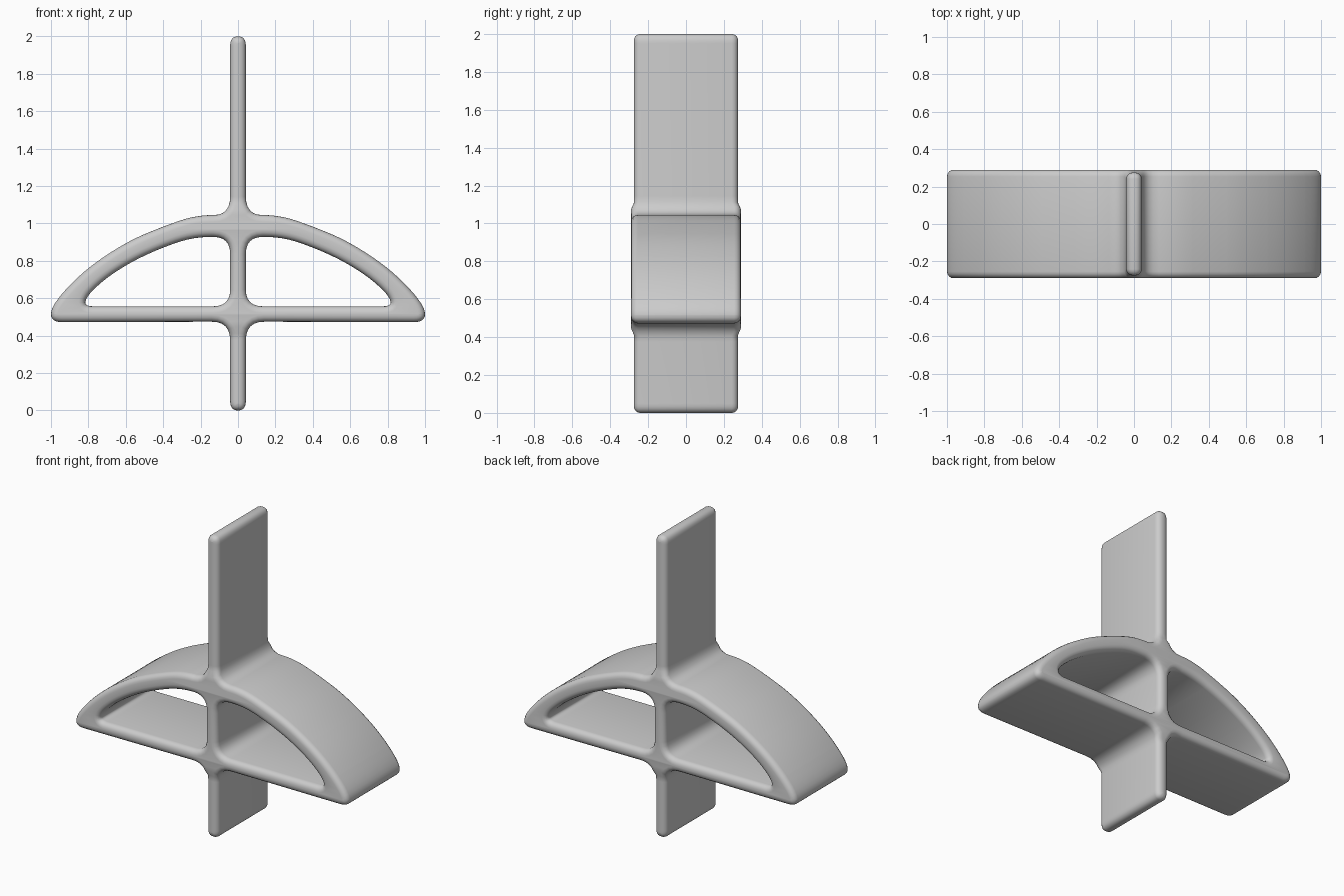
import bpy
from mathutils import Vector, Matrix

cube = bpy.data.objects.get("Cube")
if cube:
    bpy.data.objects.remove(cube, do_unlink=True)

HALF_DEPTH = 0.29
ROUND = 0.036      # edge rounding
POST = 0.042       # half thickness of the upright plate

grey = bpy.data.materials.new("plain grey")
grey.use_nodes = True
grey.diffuse_color = (0.6, 0.6, 0.6, 1)
grey.node_tree.nodes["Principled BSDF"].inputs["Base Color"].default_value = (0.6, 0.6, 0.6, 1)


def rounded(corners, steps=6):
    """Round every corner (x, z, cut) of a closed outline with a short curve."""
    out = []
    n = len(corners)
    for i, (x, z, cut) in enumerate(corners):
        p = Vector((x, z))
        ends = []
        for q in (corners[i - 1], corners[(i + 1) % n]):
            d = Vector(q[:2]) - p
            ends.append(p + d.normalized() * min(cut, d.length * 0.49))
        a, b = ends
        for k in range(steps + 1):
            t = k / steps
            out.append(a * (1 - t) ** 2 + p * 2 * t * (1 - t) + b * t * t)
    return out


def mirrored(corners):
    return [(-x, z, cut) for x, z, cut in reversed(corners)]


# Outer outline, right half from the foot to the top of the upright
outer = [(POST, 0, 0.05), (POST, 0.475, 0.1), (1.0, 0.472, 0.06),
         (1.0, 0.56, 0.2), (0.83, 0.745, 0.2), (0.6, 0.9, 0.2),
         (0.4, 0.985, 0.2), (0.22, 1.045, 0.2), (POST, 1.045, 0.1),
         (POST, 2, 0.05)]
# Opening between the arch, the floor bar and the upright
opening = [(POST, 0.557, 0.09), (0.825, 0.557, 0.05), (0.805, 0.615, 0.05),
           (0.71, 0.705, 0.2), (0.57, 0.795, 0.2), (0.42, 0.865, 0.2),
           (0.24, 0.928, 0.2), (POST, 0.928, 0.09)]

# Extruded profile with rounded rims
profile = bpy.data.curves.new("profile", "CURVE")
profile.dimensions = "2D"
profile.fill_mode = "BOTH"
profile.extrude = HALF_DEPTH - ROUND
profile.bevel_depth = ROUND
profile.bevel_resolution = 3
profile.offset = -ROUND
for loop in (outer + mirrored(outer), opening, mirrored(opening)):
    pts = rounded(loop)
    spline = profile.splines.new("POLY")
    spline.points.add(len(pts) - 1)
    for sp, p in zip(spline.points, pts):
        sp.co = (p.x, p.y, 0, 1)
    spline.use_cyclic_u = True

helper = bpy.data.objects.new("profile_helper", profile)
bpy.context.collection.objects.link(helper)
bpy.context.view_layer.update()
graph = bpy.context.evaluated_depsgraph_get()
mesh = bpy.data.meshes.new_from_object(helper.evaluated_get(graph))
bpy.data.objects.remove(helper, do_unlink=True)
mesh.transform(Matrix.Rotation(1.5707963, 4, "X"))

# The free ends of the upright are slightly narrower than the arch
for v in mesh.vertices:
    if abs(v.co.x) < 0.06 and not 0.42 < v.co.z < 1.1:
        v.co.y *= 0.95

mesh.materials.clear()
mesh.materials.append(grey)
frame = bpy.data.objects.new("arched_frame", mesh)
bpy.context.collection.objects.link(frame)
bpy.context.view_layer.objects.active = frame
frame.select_set(True)

# Join the rims and the filled sides, then smooth
weld = frame.modifiers.new("weld", "WELD")
weld.merge_threshold = 0.0005
bpy.ops.object.modifier_apply(modifier=weld.name)
bpy.ops.object.shade_smooth_by_angle(angle=0.7)
